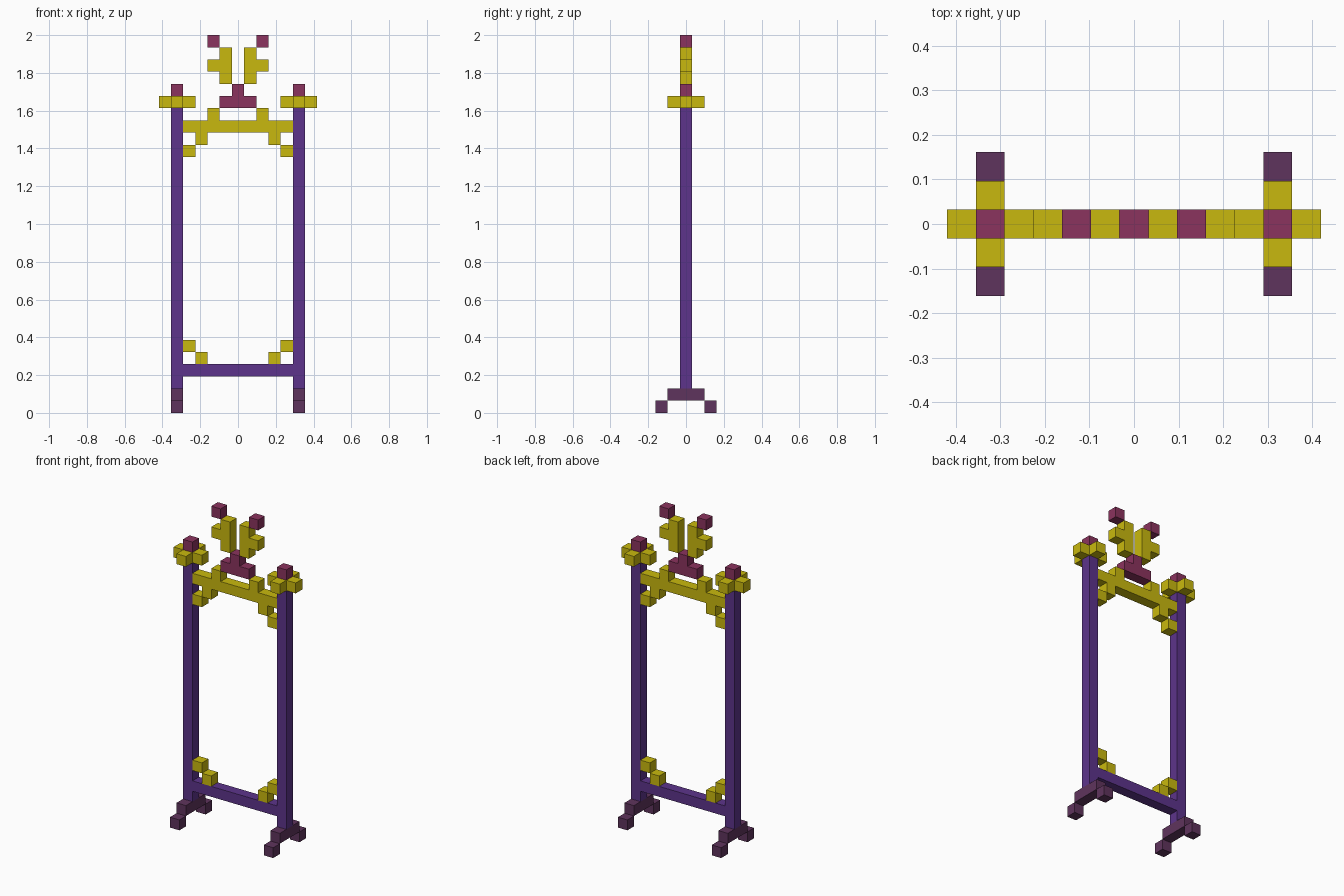
import bpy, bmesh
from mathutils import Vector

if "Cube" in bpy.data.objects:
    bpy.data.objects.remove(bpy.data.objects["Cube"])

U = 2 / 31  # edge of one cube; the model is 31 cubes tall


def material(name, srgb):
    m = bpy.data.materials.new(name)
    lin = [((c / 255 + 0.055) / 1.055) ** 2.4 if c > 10 else c / 255 / 12.92 for c in srgb]
    m.diffuse_color = (*lin, 1)
    m.use_nodes = True
    m.node_tree.nodes["Principled BSDF"].inputs["Base Color"].default_value = m.diffuse_color
    return m


purple = material("purple", (93, 52, 139))
plum = material("dark plum", (95, 52, 93))
gold = material("gold", (201, 185, 14))
berry = material("berry", (139, 51, 94))


def block(x, y, z):
    """Set of cubes in inclusive (low, high) ranges."""
    return {(i, j, k) for i in range(x[0], x[1] + 1)
            for j in range(y[0], y[1] + 1) for k in range(z[0], z[1] + 1)}


def bar(x0, x1, z0, z1):
    return block((x0, x1), (0, 0), (z0, z1))


def mirror(cells):
    return {(-i, j, k) for i, j, k in cells}


parts = []


def part(name, cells, mat):
    parts.append((name, cells, mat))


def pair(name, cells, mat):
    part("right_" + name, cells, mat)
    part("left_" + name, mirror(cells), mat)


# Side posts with splayed feet
pair("post", bar(5, 5, 2, 24), purple)
pair("foot", block((5, 5), (-1, 1), (1, 1)) | {(5, -2, 0), (5, 2, 0)}, plum)

# Post caps: gold cross collar and berry knob
pair("collar", block((4, 6), (0, 0), (25, 25)) | block((5, 5), (-1, 1), (25, 25)), gold)
pair("knob", bar(5, 5, 26, 26), berry)

# Lower rail and stepped corner brackets
part("lower_rail", bar(-4, 4, 3, 3), purple)
pair("lower_bracket", bar(3, 3, 4, 4) | bar(4, 4, 5, 5), gold)

# Upper rail with brackets below and pegs above
part("upper_rail", bar(-4, 4, 23, 23), gold)
pair("upper_bracket", bar(3, 3, 22, 22) | bar(4, 4, 21, 21), gold)
pair("rail_peg", bar(2, 2, 24, 24), gold)

# Crest: berry base, gold leaves, berry tips
part("crest_base", bar(-1, 1, 25, 25) | bar(0, 0, 26, 26), berry)
pair("crest_leaf", bar(1, 1, 27, 29) | bar(2, 2, 28, 28), gold)
pair("crest_tip", bar(2, 2, 30, 30), berry)

solid = set().union(*(cells for _, cells, _ in parts))


def build(name, cells, mat):
    """Outer skin of the cubes, with flat areas merged."""
    bm = bmesh.new()
    for c in sorted(cells):
        centre = Vector((c[0], c[1], c[2] + 0.5))
        for axis in range(3):
            for s in (-1, 1):
                n = Vector((0, 0, 0))
                n[axis] = s
                if tuple(int(a + b) for a, b in zip(c, n)) in solid:
                    continue
                a = Vector((0, 0, 0))
                a[(axis + 1) % 3] = 0.5
                b = n.cross(a)
                mid = centre + n * 0.5
                quad = (mid - a - b, mid + a - b, mid + a + b, mid - a + b)
                bm.faces.new([bm.verts.new(p * U) for p in quad])
    bmesh.ops.remove_doubles(bm, verts=bm.verts, dist=U * 0.01)
    bmesh.ops.dissolve_limit(bm, angle_limit=0.02, verts=bm.verts, edges=bm.edges)
    mesh = bpy.data.meshes.new(name)
    bm.to_mesh(mesh)
    bm.free()
    mesh.materials.append(mat)
    bpy.context.collection.objects.link(bpy.data.objects.new(name, mesh))


for p in parts:
    build(*p)
